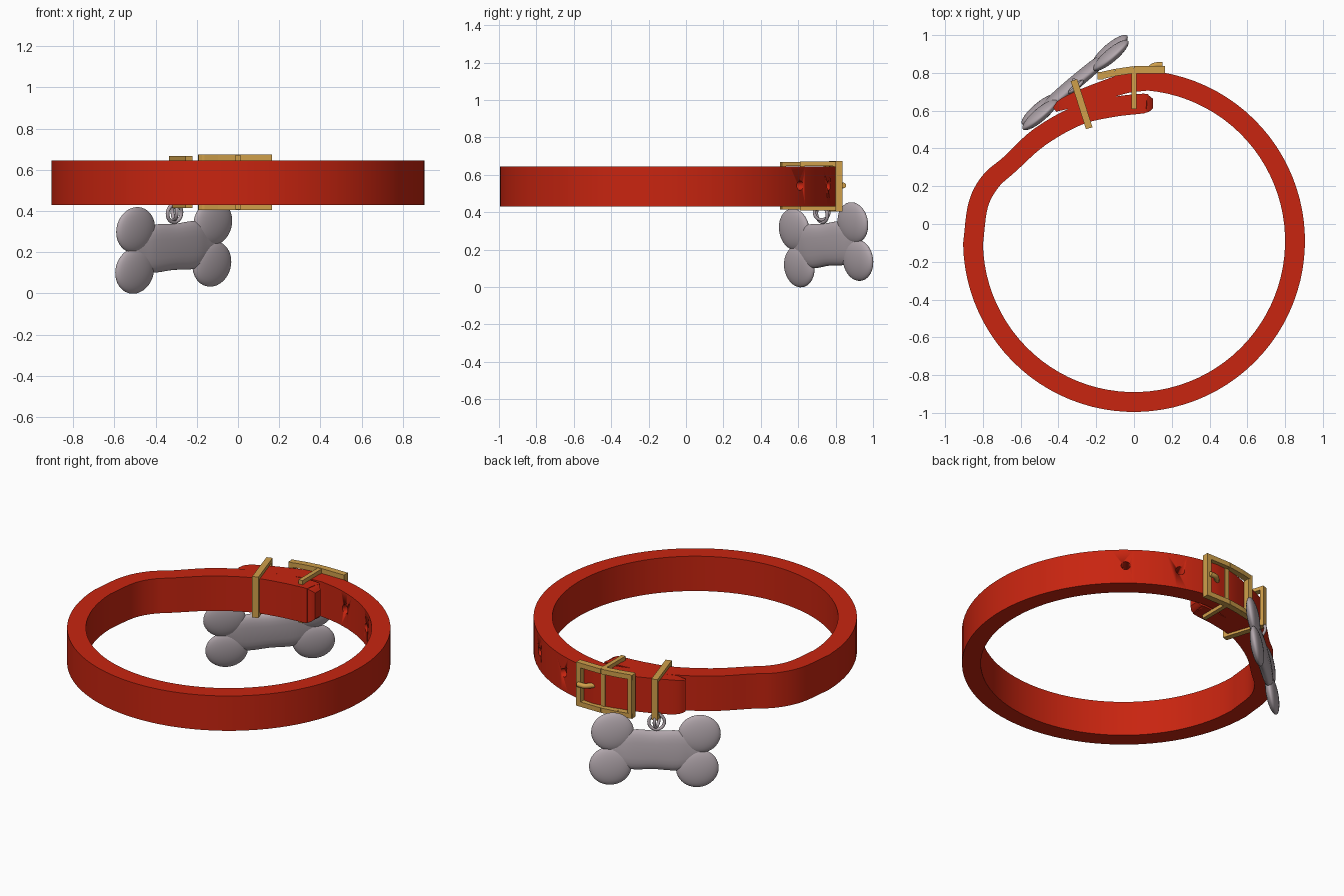
import bpy, bmesh, math
from mathutils import Vector, Matrix

if "Cube" in bpy.data.objects:
    bpy.data.objects.remove(bpy.data.objects["Cube"], do_unlink=True)


def material(name, rgb):
    m = bpy.data.materials.new(name)
    m.use_nodes = True
    m.diffuse_color = (*rgb, 1)
    m.node_tree.nodes["Principled BSDF"].inputs["Base Color"].default_value = (*rgb, 1)
    return m


RED = material("red leather", (0.58, 0.018, 0.005))
GOLD = material("gold metal", (0.63, 0.35, 0.07))
SILVER = material("silver metal", (0.45, 0.39, 0.42))
UP = Vector((0, 0, 1))
MID = 0.5375      # height of the strap's centre line
HALF = 0.1075     # half the strap's height


def make(name, bm, mat, angle=35):
    bmesh.ops.recalc_face_normals(bm, faces=bm.faces)
    me = bpy.data.meshes.new(name)
    bm.to_mesh(me)
    bm.free()
    me.materials.append(mat)
    ob = bpy.data.objects.new(name, me)
    bpy.context.collection.objects.link(ob)
    bpy.ops.object.select_all(action='DESELECT')
    ob.select_set(True)
    bpy.context.view_layer.objects.active = ob
    bpy.ops.object.shade_smooth_by_angle(angle=math.radians(angle))
    return ob


def catmull(pts, steps=6):
    """Smooth curve through points of any dimension."""
    pts = [Vector(p) for p in pts]
    ext = [2 * pts[0] - pts[1]] + pts + [2 * pts[-1] - pts[-2]]
    out = []
    for a, b, c, d in zip(ext, ext[1:], ext[2:], ext[3:]):
        for k in range(steps):
            t = k / steps
            out.append(0.5 * (2 * b + (c - a) * t + (2 * a - 5 * b + 4 * c - d) * t ** 2
                              + (3 * b - a - 3 * c + d) * t ** 3))
    return out + [pts[-1]]


def bar(bm, a, b, side, half_side, half_other):
    """Rectangular bar from a to b."""
    a, b = Vector(a), Vector(b)
    along = (b - a).normalized()
    side = Vector(side).normalized()
    other = along.cross(side).normalized()
    m = Matrix((along * (b - a).length, side * 2 * half_side, other * 2 * half_other)).transposed()
    m = Matrix.Translation((a + b) / 2) @ m.to_4x4()
    bmesh.ops.create_cube(bm, size=1, matrix=m)


# Strap: x, y, half thickness, half height along its length
folded_end = [(-0.42, 0.605, 0.014, 0.095), (-0.38, 0.632, 0.03, 0.105),
              (-0.29, 0.667, 0.04, HALF), (-0.16, 0.708, 0.05, HALF), (-0.04, 0.745, 0.052, HALF)]
arc = []
for i in range(68):
    t = math.radians(85 - i * 264 / 67)
    arc.append((0.8525 * math.cos(t), -0.09 + 0.8525 * math.sin(t), 0.0525, HALF))
tucked_end = [(-0.825, 0.1, 0.0525, HALF), (-0.76, 0.225, 0.0525, HALF), (-0.66, 0.315, 0.05, HALF),
              (-0.5, 0.46, 0.0525, HALF), (-0.3, 0.573, 0.0525, HALF), (-0.12, 0.618, 0.0525, HALF),
              (0.04, 0.637, 0.0525, HALF), (0.075, 0.637, 0.045, 0.1), (0.1, 0.637, 0.026, 0.08)]
path = catmull(folded_end + arc[:1]) + [Vector(p) for p in arc[1:-1]] + catmull(arc[-1:] + tucked_end)

bm = bmesh.new()
rings = []
for i, p in enumerate(path):
    d = path[min(i + 1, len(path) - 1)] - path[max(i - 1, 0)]
    n = Vector((-d[1], d[0], 0)).normalized()
    c = Vector((p[0], p[1], MID))
    rings.append([bm.verts.new(c + n * sn * p[2] + UP * sz * p[3])
                  for sn, sz in ((1, 1), (1, -1), (-1, -1), (-1, 1))])
for r, s in zip(rings, rings[1:]):
    for j in range(4):
        bm.faces.new((r[j], r[j - 1], s[j - 1], s[j]))
bm.faces.new(rings[0])
bm.faces.new(rings[-1])
strap = make("strap", bm, RED)

# Punched holes
bm = bmesh.new()
for deg in (50.7, 70.5):
    t = math.radians(deg)
    out = Vector((math.cos(t), math.sin(t), 0))
    m = Matrix.Translation(Vector((0, -0.09, MID + 0.005)) + out * 0.85) @ out.to_track_quat('Z', 'Y').to_matrix().to_4x4()
    bmesh.ops.create_cone(bm, cap_ends=True, segments=16, radius1=0.026, radius2=0.026, depth=0.3, matrix=m)
cutter = make("hole_cutter", bm, RED)
cutter.hide_render = True
mod = strap.modifiers.new("holes", 'BOOLEAN')
mod.object = cutter
mod.operation = 'DIFFERENCE'
mod.solver = 'EXACT'
bpy.ops.object.select_all(action='DESELECT')
strap.select_set(True)
bpy.context.view_layer.objects.active = strap
bpy.ops.object.modifier_apply(modifier=strap.modifiers[-1].name)
bpy.data.objects.remove(cutter, do_unlink=True)

# Buckle frame, bent at its middle
bm = bmesh.new()
bend = [(-0.19, 0.782), (-0.1, 0.802), (0, 0.817), (0.165, 0.817)]
for z in (0.42, 0.66):
    for (x0, y0), (x1, y1) in zip(bend, bend[1:]):
        bar(bm, (x0, y0, z), (x1, y1, z), UP, 0.015, 0.019)
for x, y in ((-0.177, 0.785), (0.15, 0.817)):
    bar(bm, (x, y, 0.406), (x, y, 0.674), (1, 0, 0), 0.015, 0.019)
make("buckle_frame", bm, GOLD)


def loop(name, a, b, low, high, half_width, half_thick):
    """Upright rectangular loop between two ground positions."""
    a, b = Vector((*a, 0)), Vector((*b, 0))
    along = (b - a).normalized()
    across = along.cross(UP)
    bm = bmesh.new()
    for z in (low + half_thick, high - half_thick):
        bar(bm, a + UP * z, b + UP * z, across, half_width, half_thick)
    for p in (a + along * half_thick, b - along * half_thick):
        bar(bm, p + UP * low, p + UP * high, across, half_width, half_thick)
    make(name, bm, GOLD)


loop("buckle_centre_bar", (0, 0.61), (0, 0.81), 0.408, 0.672, 0.013, 0.012)
loop("keeper_loop", (-0.318, 0.762), (-0.237, 0.507), 0.415, 0.668, 0.018, 0.011)

# Buckle prong
curve = bpy.data.curves.new("buckle_prong", 'CURVE')
curve.dimensions = '3D'
curve.bevel_depth = 0.015
curve.use_fill_caps = True
sp = curve.splines.new('POLY')
prong = catmull([(0.03, 0.75, 0.543), (0.07, 0.803, 0.543), (0.105, 0.838, 0.543), (0.15, 0.842, 0.543)], 4)
sp.points.add(len(prong) - 1)
for q, p in zip(sp.points, prong):
    q.co = (*p, 1)
curve.materials.append(GOLD)
bpy.context.collection.objects.link(bpy.data.objects.new("buckle_prong", curve))

# Bone tag axes: length, height and thickness
length = Vector((0.765, 0.64, 0.07)).normalized()
thick = Vector((-0.64, 0.765, 0.12))
thick = (thick - length * thick.dot(length)).normalized()
height = thick.cross(length).normalized()
if height.z < 0:
    height = -height
frame = Matrix((length, thick, height)).transposed().to_4x4()
tag = Matrix.Translation((-0.312, 0.749, 0.226)) @ frame

bm = bmesh.new()
for su in (-1, 1):
    for sw in (-1, 1):
        m = tag @ Matrix.Translation((su * 0.245, 0, sw * 0.1)) @ Matrix.Diagonal((0.12, 0.033, 0.112, 1))
        bmesh.ops.create_uvsphere(bm, u_segments=32, v_segments=20, radius=1, matrix=m)
# Waist of the bone: pillow section, pinched to a wedge between the lobes
sections = [(-0.27, 0.02, 0.012), (-0.2, 0.085, 0.022), (-0.13, 0.117, 0.03), (0, 0.113, 0.033),
            (0.13, 0.117, 0.03), (0.2, 0.085, 0.022), (0.27, 0.02, 0.012)]
rings = []
for u, h, t in catmull(sections, 4):
    ring = []
    for k in range(24):
        c, s = math.cos(k * math.pi / 12), math.sin(k * math.pi / 12)
        ring.append(bm.verts.new(tag @ Vector((u, t * s, h * math.copysign(abs(c) ** 0.7, c)))))
    rings.append(ring)
for r, s in zip(rings, rings[1:]):
    for k in range(24):
        bm.faces.new((r[k], r[k - 1], s[k - 1], s[k]))
bm.faces.new(rings[0])
bm.faces.new(rings[-1])
make("bone_tag", bm, SILVER, 60)

# Rings hanging the tag from the keeper loop
for name, turn, lift, radius in (("tag_ring", 0, 0.165, 0.044), ("jump_ring", 65, 0.175, 0.04)):
    m = tag @ Matrix.Translation((0.0, 0, lift)) @ Matrix.Rotation(math.radians(turn), 4, 'Z') \
        @ Matrix.Rotation(math.pi / 2, 4, 'X')
    bpy.ops.mesh.primitive_torus_add(major_radius=radius, minor_radius=0.009,
                                     major_segments=32, minor_segments=10)
    ring = bpy.context.object
    ring.name = name
    ring.data.transform(m)
    ring.data.materials.append(SILVER)
    bpy.ops.object.shade_smooth_by_angle(angle=math.radians(60))
